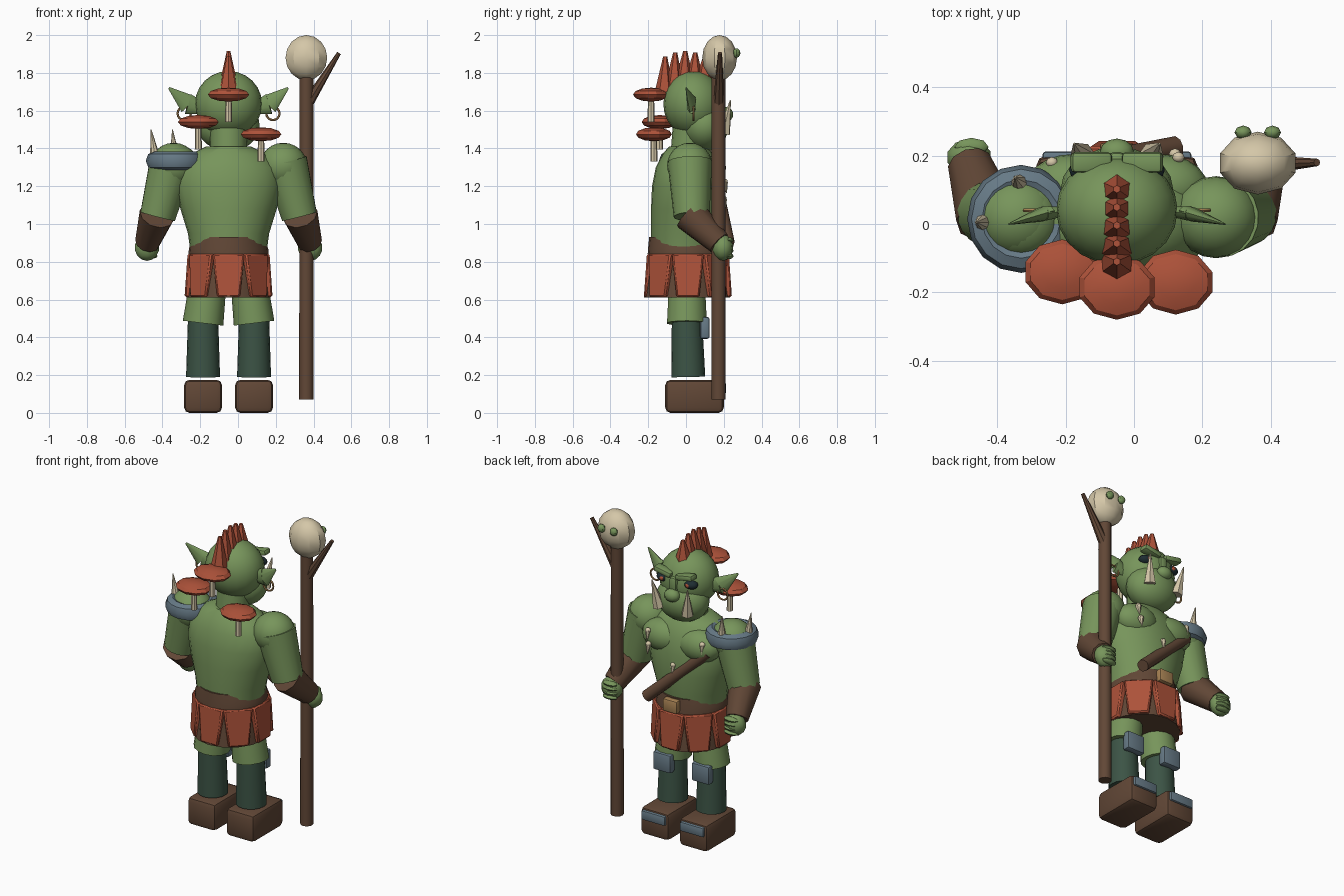
import bpy, bmesh, math
from mathutils import Vector, Matrix

cube = bpy.data.objects.get("Cube")
if cube:
    bpy.data.objects.remove(cube)


def material(name, rgb):
    m = bpy.data.materials.new(name)
    m.use_nodes = True
    m.diffuse_color = (*rgb, 1)
    m.node_tree.nodes["Principled BSDF"].inputs["Base Color"].default_value = (*rgb, 1)
    return m


GREEN = material("skin green", (.185, .3, .105))
RED = material("rust red", (.42, .085, .042))
BROWN = material("leather brown", (.12, .063, .037))
TEAL = material("dark teal cloth", (.045, .088, .06))
STEEL = material("blue grey steel", (.135, .195, .24))
CREAM = material("bone cream", (.66, .57, .39))
GOLD = material("dull gold", (.4, .23, .09))
DARK = material("eye dark", (.013, .026, .032))

C = -.05  # body centre line


def finish(name, bm, mat, angle=40):
    bmesh.ops.recalc_face_normals(bm, faces=bm.faces)
    me = bpy.data.meshes.new(name)
    bm.to_mesh(me)
    bm.free()
    me.materials.append(mat)
    ob = bpy.data.objects.new(name, me)
    bpy.context.collection.objects.link(ob)
    bpy.ops.object.select_all(action='DESELECT')
    ob.select_set(True)
    bpy.context.view_layer.objects.active = ob
    if angle:
        bpy.ops.object.shade_smooth_by_angle(angle=math.radians(angle))
    return ob


def ball(name, mat, loc, r, seg=20, rings=12, angle=40):
    bm = bmesh.new()
    m = Matrix.Translation(loc) @ Matrix.Diagonal((*r, 1))
    bmesh.ops.create_uvsphere(bm, u_segments=seg, v_segments=rings, radius=1, matrix=m)
    return finish(name, bm, mat, angle)


def rod(name, mat, a, b, r1, r2, seg=12, flat=1, angle=40):
    a, b = Vector(a), Vector(b)
    d = b - a
    bm = bmesh.new()
    m = (Matrix.Translation((a + b) / 2) @ d.to_track_quat('Z', 'Y').to_matrix().to_4x4()
         @ Matrix.Diagonal((flat, 1, 1, 1)))
    bmesh.ops.create_cone(bm, cap_ends=True, segments=seg, radius1=r1, radius2=r2,
                          depth=d.length, matrix=m)
    return finish(name, bm, mat, angle)


def box(name, mat, loc, size, bevel=.01, rot=None, taper=1, seg=2):
    bm = bmesh.new()
    bmesh.ops.create_cube(bm, size=1)
    for v in bm.verts:
        if v.co.z < 0:
            v.co.x *= taper
        v.co = Vector(a * b for a, b in zip(v.co, size))
    bmesh.ops.bevel(bm, geom=bm.edges[:], offset=bevel, segments=seg, affect='EDGES', profile=.5)
    bm.transform(Matrix.Translation(loc) @ (rot or Matrix()))
    return finish(name, bm, mat)


def loft(name, mat, rings, seg=24):
    """Stack of elliptical rings: z, centre y, radius x, radius y."""
    bm = bmesh.new()
    loops = []
    for z, cy, rx, ry in rings:
        loops.append([bm.verts.new((C + rx * math.cos(math.tau * i / seg),
                                    cy + ry * math.sin(math.tau * i / seg), z)) for i in range(seg)])
    for lo, hi in zip(loops, loops[1:]):
        for i in range(seg):
            j = (i + 1) % seg
            bm.faces.new((lo[i], lo[j], hi[j], hi[i]))
    bm.faces.new(loops[0])
    bm.faces.new(loops[-1])
    return finish(name, bm, mat)


def torus(name, mat, loc, R, r, rz, rot=Matrix(), seg=20, sides=8):
    bm = bmesh.new()
    grid = [[bm.verts.new(((R + r * math.cos(t)) * math.cos(u), (R + r * math.cos(t)) * math.sin(u),
                           rz * math.sin(t)))
             for t in (math.tau * j / sides for j in range(sides))]
            for u in (math.tau * i / seg for i in range(seg))]
    for i in range(seg):
        for j in range(sides):
            k, n = (i + 1) % seg, (j + 1) % sides
            bm.faces.new((grid[i][j], grid[k][j], grid[k][n], grid[i][n]))
    bm.transform(Matrix.Translation(loc) @ rot)
    return finish(name, bm, mat)


# Torso, neck and head
loft("torso", GREEN, [(.84, 0, .2, .18), (.95, .005, .215, .19), (1.08, .01, .255, .195),
                      (1.2, .01, .28, .19), (1.3, .01, .265, .17), (1.37, .01, .2, .135),
                      (1.41, .01, .12, .1)])
rod("neck", GREEN, (C, .01, 1.32), (C, .03, 1.52), .095, .1, 16)
ball("head", GREEN, (C, .04, 1.635), (.178, .16, .175))
ball("jaw", GREEN, (C, .1, 1.52), (.165, .125, .135))
ball("nose", GREEN, (C, .21, 1.58), (.05, .04, .04), 12, 8)
box("nose_bridge", GREEN, (C, .18, 1.64), (.05, .06, .1), .015)

# Limbs and mirrored details
for s, side in ((1, "left"), (-1, "right")):
    def P(x, y, z):
        return (C + s * x, y, z)

    ball("chest_" + side, GREEN, P(.125, .11, 1.26), (.14, .095, .1))
    ball("shoulder_" + side, GREEN, P(.29, .02, 1.31), (.125, .12, .12))
    rod("upper_arm_" + side, GREEN, P(.3, .02, 1.33), P(.375, .03, 1.04), .118, .095, 18)
    rod("bracer_" + side, BROWN, P(.378, .02, 1.05), P(.43, .175, .9), .095, .066, 10)
    ball("hand_" + side, GREEN, P(.432, .195, .875), (.068, .055, .07), 10, 7)
    for i in range(4):
        ball("finger_%s_%d" % (side, i), GREEN, P(.425, .225, .83 + i * .028),
             (.05, .027, .016), 8, 6)

    rod("thigh_" + side, GREEN, P(.135, .005, .475), P(.11, .005, .68), .108, .098, 14)
    rod("shin_" + side, TEAL, P(.135, .012, .19), P(.135, .005, .5), .09, .08, 16)
    box("knee_plate_" + side, STEEL, P(.135, .1, .45), (.125, .05, .115), .012)
    box("boot_" + side, BROWN, P(.135, .045, .0875), (.2, .31, .175), .028)
    box("toe_plate_" + side, STEEL, P(.135, .195, .13), (.165, .035, .06), .01)

    # Face
    ball("eye_" + side, DARK, P(.095, .158, 1.655), (.045, .035, .028), 12, 8)
    ball("iris_" + side, RED, P(.09, .184, 1.655), (.016, .012, .014), 8, 6)
    box("brow_" + side, GREEN, P(.075, .18, 1.705), (.12, .06, .035), .012,
        Matrix.Rotation(-s * .18, 4, 'Y'))
    rod("tusk_" + side, CREAM, P(.1, .2, 1.48), P(.125, .235, 1.655), .037, .003, 6, angle=0)
    rod("ear_base_" + side, GREEN, P(.13, .04, 1.61), P(.215, .03, 1.635), .03, .055, 10, .4)
    rod("ear_tip_" + side, GREEN, P(.215, .03, 1.635), P(.315, 0, 1.72), .055, .006, 10, .4)
    torus("earring_" + side, GOLD, P(.235, .04, 1.585), .035, .006, .006,
          Matrix.Rotation(math.pi / 2, 4, 'X'), 16, 6)

# Crest of spikes
for i in range(5):
    y = -.11 + i * .053
    tip = 1.88 + .035 * math.sin(math.pi * (i + .3) / 4.6)
    rod("crest_spike_%d" % i, RED, (C, y - .005, 1.7 + .03 * min(i, 2)), (C, y, tip),
        .05, .011, 6, angle=0)

# Mushrooms growing on the back
for i, (x, y, z, r) in enumerate(((C, -.185, 1.685, .115), (-.21, -.14, 1.54, .113),
                                  (.122, -.17, 1.475, .113))):
    rod("mushroom_stem_%d" % i, CREAM, (x, y, z - .145), (x, y, z), .019, .016, 8)
    ball("mushroom_cap_%d" % i, RED, (x, y, z), (r, .095, .037), 10, 6, 30)

# Pauldron with spikes
torus("pauldron_rim", STEEL, (-.33, .015, 1.335), .115, .043, .05, seg=16)
ball("pauldron_dome", GREEN, (-.33, .015, 1.33), (.115, .115, .092))
for i, (a, b) in enumerate((((-.44, .005, 1.36), (-.46, .005, 1.5)),
                            ((-.335, .12, 1.36), (-.347, .135, 1.5)))):
    rod("pauldron_spike_%d" % i, CREAM, a, b, .026, .002, 8)

# Chest strap and necklace teeth
rod("chest_strap", BROWN, (-.26, .15, 1.25), (.12, .222, .9), .034, .036, 10)
for i, (x, y, z) in enumerate(((.13, .195, 1.3), (.12, .205, 1.22), (C, .2, 1.13), (-.24, .18, 1.3))):
    ball("tooth_bead_%d" % i, CREAM, (x, y, z + .005), (.018, .016, .016), 8, 6)
    rod("tooth_%d" % i, CREAM, (x, y, z), (x, y + .01, z - .055), .017, .002, 6)

# Belt, buckle and skirt
loft("belt", BROWN, [(.84, .005, .212, .208), (.87, .005, .21, .206), (.93, .005, .185, .2)])
box("buckle", GOLD, (C, .215, .885), (.1, .045, .08), .01)
loft("underskirt", BROWN, [(.61, .005, .222, .228), (.84, .005, .2, .2)], 16)
for i in range(8):
    rot = Matrix.Rotation(math.tau * i / 8, 4, 'Z')
    off = rot @ Vector((0, -.205, 0))
    tilt = Matrix.Rotation(-.07, 4, 'X')
    box("skirt_panel_%d" % i, RED, Vector((C, .01, .727)) + off, (.168, .04, .228), .008,
        rot @ tilt, .72, 1)

# Staff with bone head
rod("staff", BROWN, (.362, .172, .07), (.362, .172, 1.8), .038, .037, 12)
rod("staff_branch", BROWN, (.37, .173, 1.64), (.535, .18, 1.905), .03, .011, 8)
ball("staff_skull", CREAM, (.362, .178, 1.88), (.116, .092, .12), 10, 8, 30)
for s in (-1, 1):
    ball("skull_eye_%d" % s, GREEN, (.362 + s * .043, .268, 1.905), (.025, .02, .025), 8, 6)
